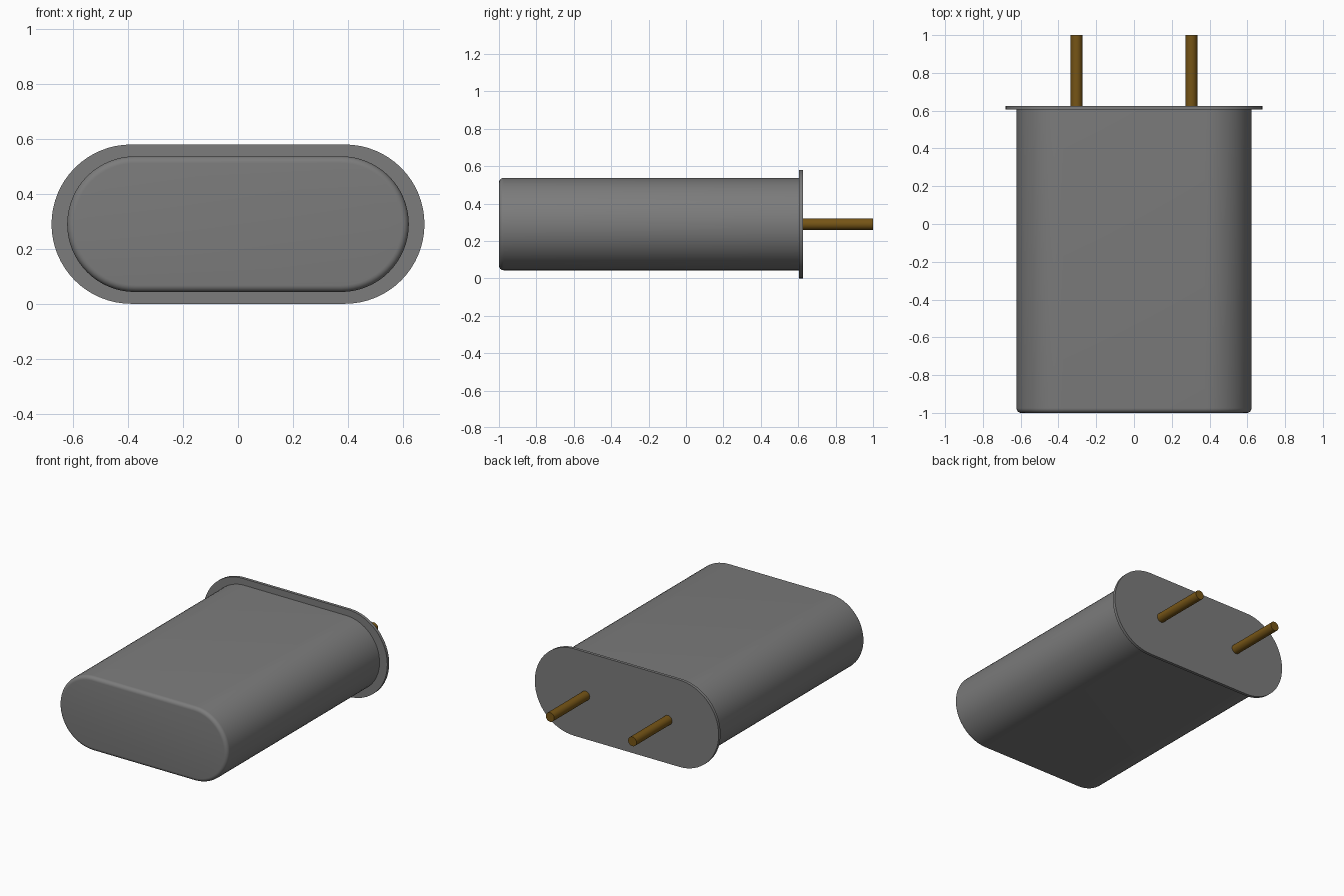
import bpy, bmesh, math

if "Cube" in bpy.data.objects:
    bpy.data.objects.remove(bpy.data.objects["Cube"])

ZC = 0.29  # height of the centre line


def material(name, rgb):
    m = bpy.data.materials.new(name)
    m.diffuse_color = (*rgb, 1)
    m.use_nodes = True
    m.node_tree.nodes["Principled BSDF"].inputs["Base Color"].default_value = m.diffuse_color
    return m


def stadium(half_flat, r, y, n=32):
    pts = []
    for side, start in ((1, -math.pi / 2), (-1, math.pi / 2)):
        for i in range(n + 1):
            a = start + math.pi * i / n
            pts.append((side * half_flat + r * math.cos(a), y, ZC + r * math.sin(a)))
    return pts


def loft(name, rings, mat):
    bm = bmesh.new()
    loops = [[bm.verts.new(p) for p in ring] for ring in rings]
    n = len(loops[0])
    for a, b in zip(loops, loops[1:]):
        for i in range(n):
            bm.faces.new((a[i], a[(i + 1) % n], b[(i + 1) % n], b[i]))
    bm.faces.new(loops[0])
    bm.faces.new(loops[-1])
    bmesh.ops.recalc_face_normals(bm, faces=bm.faces)
    me = bpy.data.meshes.new(name)
    bm.to_mesh(me)
    bm.free()
    me.materials.append(mat)
    ob = bpy.data.objects.new(name, me)
    bpy.context.collection.objects.link(ob)
    bpy.ops.object.select_all(action='DESELECT')
    ob.select_set(True)
    bpy.context.view_layer.objects.active = ob
    bpy.ops.object.shade_smooth_by_angle(angle=math.radians(30))
    return ob


steel = material("grey_metal", (0.2, 0.2, 0.2))
brass = material("dark_gold", (0.18, 0.09, 0.008))

# can with a rounded front rim
F, R, B = 0.375, 0.247, 0.025
rim = [stadium(F, R - B + B * math.sin(t), -1 + B - B * math.cos(t))
       for t in (math.pi / 2 * i / 6 for i in range(7))]
loft("can", rim + [stadium(F, R, 0.61)], steel)

# thin base flange
loft("base_flange", [stadium(0.389, 0.29, y) for y in (0.605, 0.625)], steel)

# two round pins
for side, label in ((-1, "left"), (1, "right")):
    rings = [[(side * 0.304 + 0.031 * math.cos(2 * math.pi * i / 32), y,
               ZC + 0.031 * math.sin(2 * math.pi * i / 32)) for i in range(32)]
             for y in (0.615, 1.0)]
    loft(label + "_pin", rings, brass)
